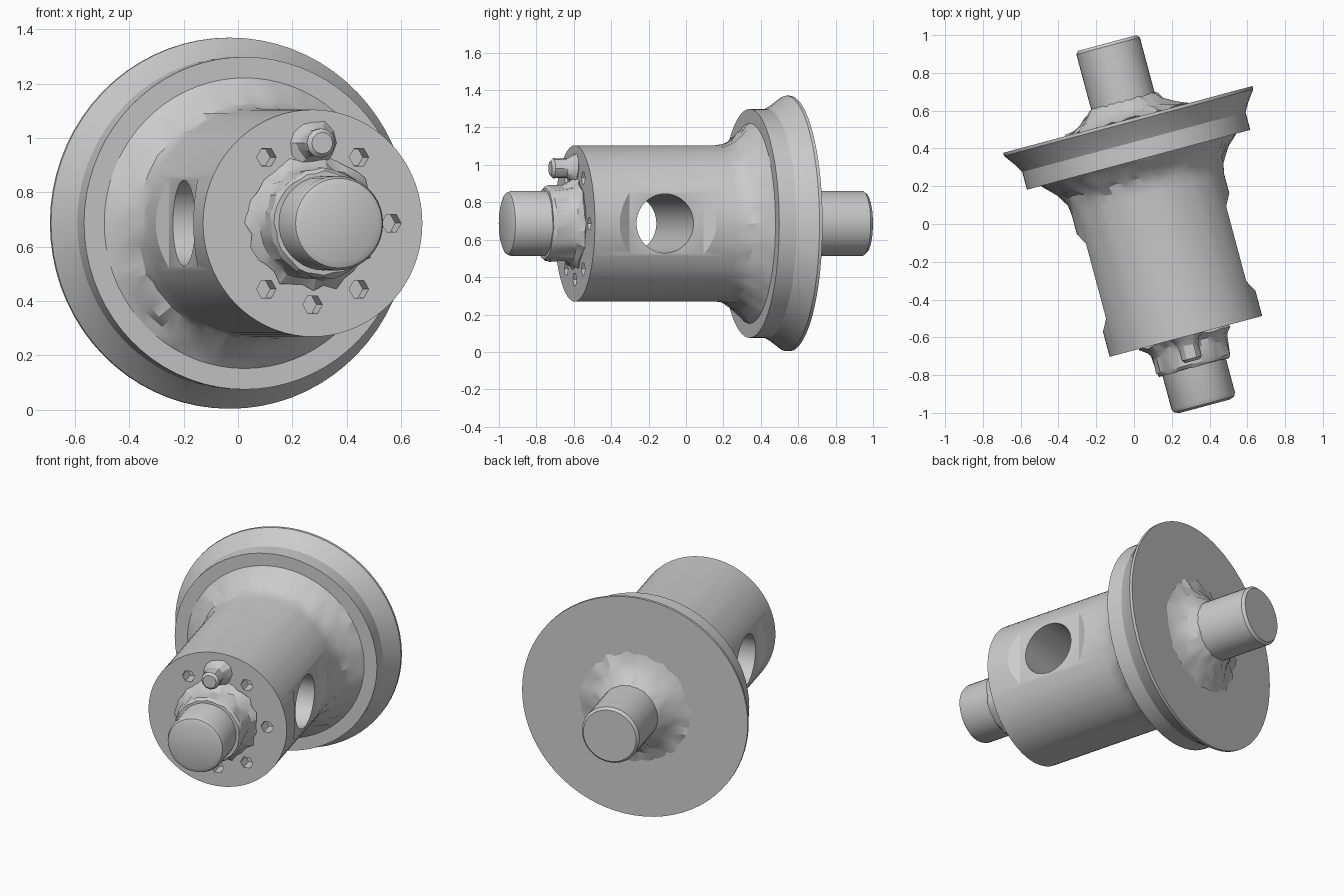
import bpy, bmesh, math, random
from mathutils import Matrix, Vector

if "Cube" in bpy.data.objects:
    bpy.data.objects.remove(bpy.data.objects["Cube"])

random.seed(4)
# Wheel axis: local +Y, turned 15 degrees about Z; local origin = front face of barrel
FRAME = Matrix.Translation((0.275, -0.595, 0.687)) @ Matrix.Rotation(math.radians(15), 4, 'Z')


def finish(bm, name):
    bmesh.ops.recalc_face_normals(bm, faces=bm.faces)
    bm.transform(FRAME)
    me = bpy.data.meshes.new(name)
    bm.to_mesh(me)
    bm.free()
    ob = bpy.data.objects.new(name, me)
    bpy.context.collection.objects.link(ob)
    return ob


def lathe(name, profile, n=64, centre=(0, 0)):
    """Solid of revolution about local Y; profile = (radius, y, roughness)."""
    bm = bmesh.new()
    rings = []
    for r, y, rough in profile:
        ring = []
        for i in range(n):
            a = 2 * math.pi * i / n
            rr = r + rough * random.uniform(-1, 1)
            yy = y + rough * random.uniform(-0.6, 0.6)
            ring.append(bm.verts.new((centre[0] + rr * math.cos(a), yy,
                                      centre[1] + rr * math.sin(a))))
        rings.append(ring)
    for a, b in zip(rings, rings[1:]):
        for i in range(n):
            j = (i + 1) % n
            bm.faces.new((a[i], a[j], b[j], b[i]))
    bm.faces.new(rings[0])
    bm.faces.new(rings[-1])
    return finish(bm, name)


def cross_cylinder(name, y, r, length):
    bm = bmesh.new()
    bmesh.ops.create_cone(bm, cap_ends=True, segments=40, radius1=r, radius2=r, depth=length,
                          matrix=Matrix.Translation((0, y, 0)) @ Matrix.Rotation(math.pi / 2, 4, 'Y'))
    return finish(bm, name)


def flat_cutter(name, side):
    bm = bmesh.new()
    pts = [(0.384, 0.20), (0.384, 0.61), (0.46, 0.75), (0.46, 0.06)]
    f = bm.faces.new([bm.verts.new((side * x, y, -0.25)) for x, y in pts])
    ext = bmesh.ops.extrude_face_region(bm, geom=[f])
    bmesh.ops.translate(bm, vec=(0, 0, 0.5),
                        verts=[v for v in ext['geom'] if isinstance(v, bmesh.types.BMVert)])
    return finish(bm, name)


def cut(target, cutter):
    cutter.hide_render = True
    mod = target.modifiers.new("cut", 'BOOLEAN')
    mod.operation = 'DIFFERENCE'
    mod.solver = 'EXACT'
    mod.object = cutter
    bpy.context.view_layer.objects.active = target
    bpy.ops.object.modifier_apply(modifier=mod.name)
    bpy.data.objects.remove(cutter)


# Barrel flowing through a rough fillet into the flanged wheel
wheel = lathe("flanged_wheel", [
    (0.418, 0, 0), (0.418, 0.78, 0), (0.424, 0.83, 0.006), (0.44, 0.87, 0.010),
    (0.475, 0.91, 0.012), (0.508, 0.945, 0.010), (0.535, 0.968, 0.0),
    (0.612, 0.968, 0), (0.612, 1.065, 0), (0.638, 1.11, 0), (0.678, 1.165, 0),
    (0.683, 1.172, 0), (0.683, 1.189, 0)], 72)

# Flats and cross hole through the barrel
for s in (-1, 1):
    cut(wheel, flat_cutter("flat_cutter", s))
cut(wheel, cross_cylinder("cross_hole_cutter", 0.397, 0.158, 1.2))

# Small six-sided holes in the front face
for deg in (0, 54, 126, -54, -126, -90):
    a = math.radians(deg)
    cut(wheel, lathe("bolt_hole_cutter", [(0.038, -0.05, 0), (0.036, 0.08, 0)], 6,
                     (0.3 * math.cos(a), 0.3 * math.sin(a))))

# Front shaft and its rough collar
front_shaft = lathe("front_shaft", [
    (0.14, -0.383, 0), (0.165, -0.372, 0), (0.174, -0.352, 0), (0.174, 0.04, 0)], 40)
collar = lathe("front_collar", [
    (0.16, -0.168, 0), (0.19, -0.168, 0.006), (0.203, -0.15, 0.006), (0.204, -0.07, 0.008),
    (0.215, -0.035, 0.012), (0.245, -0.004, 0.016), (0.20, 0.04, 0)], 36)

# Locating pin above the shaft
pin = lathe("locating_pin", [
    (0.04, -0.135, 0), (0.054, -0.12, 0), (0.054, -0.05, 0.004), (0.066, -0.022, 0.008),
    (0.085, -0.002, 0.01), (0.06, 0.03, 0)], 12, (0, 0.295))

# Rear hub fillet and rear shaft
hub = lathe("rear_hub", [
    (0.30, 1.17, 0), (0.335, 1.190, 0.012), (0.285, 1.207, 0.012), (0.25, 1.225, 0.012),
    (0.215, 1.25, 0.010), (0.188, 1.28, 0.008), (0.16, 1.30, 0)], 48)
rear_shaft = lathe("rear_shaft", [
    (0.174, 1.15, 0), (0.174, 1.592, 0), (0.160, 1.608, 0)], 40)

# Smooth shading with crisp edges
bpy.ops.object.select_all(action='DESELECT')
for ob in (wheel, front_shaft, collar, pin, hub, rear_shaft):
    ob.select_set(True)
bpy.context.view_layer.objects.active = wheel
bpy.ops.object.shade_smooth_by_angle(angle=math.radians(25))
